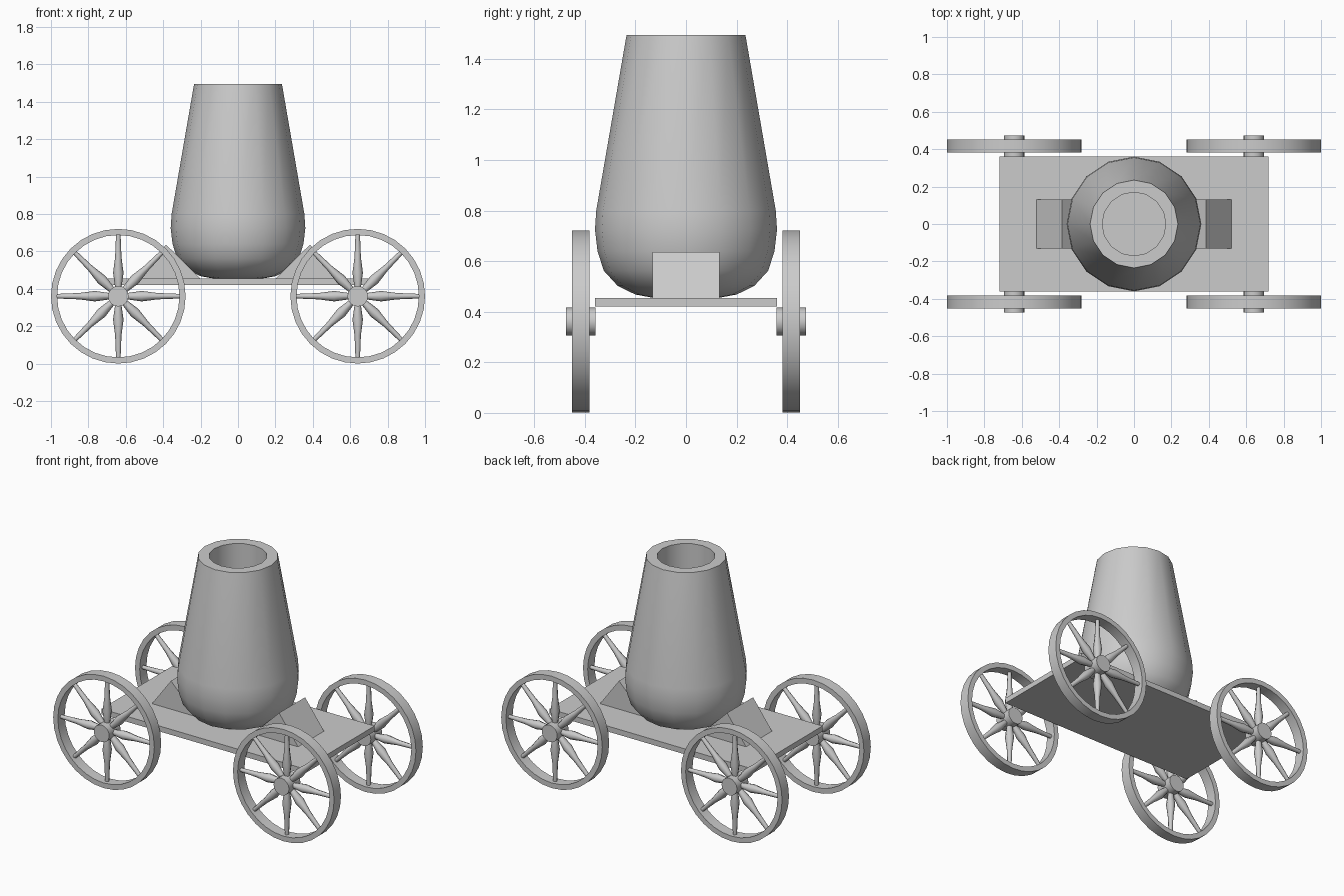
import bpy, bmesh, math
from mathutils import Matrix

if "Cube" in bpy.data.objects:
    bpy.data.objects.remove(bpy.data.objects["Cube"])

def finish(name, bm, smooth=None):
    bmesh.ops.remove_doubles(bm, verts=bm.verts, dist=1e-5)
    bmesh.ops.recalc_face_normals(bm, faces=bm.faces)
    me = bpy.data.meshes.new(name)
    bm.to_mesh(me)
    bm.free()
    ob = bpy.data.objects.new(name, me)
    bpy.context.collection.objects.link(ob)
    if smooth:
        bpy.ops.object.select_all(action='DESELECT')
        ob.select_set(True)
        bpy.context.view_layer.objects.active = ob
        bpy.ops.object.shade_smooth_by_angle(angle=math.radians(smooth))
    return ob

def lathe(bm, profile, sides, matrix=Matrix(), closed=False):
    """Revolve (radius, z) points around z; ends on the axis close the form."""
    rings = []
    for r, z in profile:
        rings.append([bm.verts.new(matrix @ Matrix.Rotation(2 * math.pi * i / sides, 4, 'Z')
                                   @ Matrix.Translation((r, 0, z)).translation)
                      for i in range(sides if r > 0 else 1)])
    pairs = list(zip(rings, rings[1:])) + ([(rings[-1], rings[0])] if closed else [])
    for a, b in pairs:
        for i in range(sides):
            j = (i + 1) % sides
            quad = [a[i % len(a)], a[j % len(a)], b[j % len(b)], b[i % len(b)]]
            bm.faces.new(list(dict.fromkeys(quad)))

# Flat carriage bed
bm = bmesh.new()
bmesh.ops.create_cube(bm, size=1, matrix=Matrix.Translation((0, 0, 0.4375))
                      @ Matrix.Diagonal((1.44, 0.72, 0.035, 1)))
finish("carriage_bed", bm)

# Barrel with rounded breech and straight bore
bm = bmesh.new()
lathe(bm, [(0, 0.455), (0.14, 0.457), (0.20, 0.468), (0.27, 0.502), (0.325, 0.562),
           (0.35, 0.64), (0.36, 0.725), (0.355, 0.80), (0.235, 1.495),
           (0.17, 1.495), (0.17, 0.80), (0, 0.80)], 16)
finish("mortar_barrel", bm, 40)

# Wedges chocking the barrel at either end
for s, side in ((-1, "left"), (1, "right")):
    bm = bmesh.new()
    tri = [(0.20, 0.455), (0.52, 0.455), (0.385, 0.637)]
    f = bm.faces.new([bm.verts.new((s * x, -0.132, z)) for x, z in tri])
    ext = bmesh.ops.extrude_face_region(bm, geom=[f], use_keep_orig=True)
    bmesh.ops.translate(bm, vec=(0, 0.264, 0),
                        verts=[v for v in ext["geom"] if isinstance(v, bmesh.types.BMVert)])
    finish("wedge_" + side, bm)

# Four spoked wheels with stub hubs
for sx, end in ((-1, "left"), (1, "right")):
    for sy, face in ((-1, "front"), (1, "back")):
        tag = f"{face}_{end}"
        place = Matrix.Translation((sx * 0.64, sy * 0.416, 0.361)) @ Matrix.Rotation(math.pi / 2, 4, 'X')
        bm = bmesh.new()
        lathe(bm, [(0.36, -0.035), (0.36, 0.035), (0.327, 0.035), (0.327, -0.035)],
              32, place, closed=True)
        finish("wheel_rim_" + tag, bm, 30)
        bm = bmesh.new()
        lathe(bm, [(0, -0.058), (0.055, -0.058), (0.055, 0.058), (0, 0.058)], 16, place)
        finish("wheel_hub_" + tag, bm, 30)
        bm = bmesh.new()
        for k in range(8):
            turn = Matrix.Rotation(k * math.pi / 4, 4, 'Z') @ Matrix.Rotation(math.pi / 2, 4, 'Y')
            lathe(bm, [(0, 0.04), (0.016, 0.04), (0.028, 0.125), (0.017, 0.21),
                       (0.012, 0.335), (0, 0.335)], 8, place @ turn)
        finish("wheel_spokes_" + tag, bm, 50)
